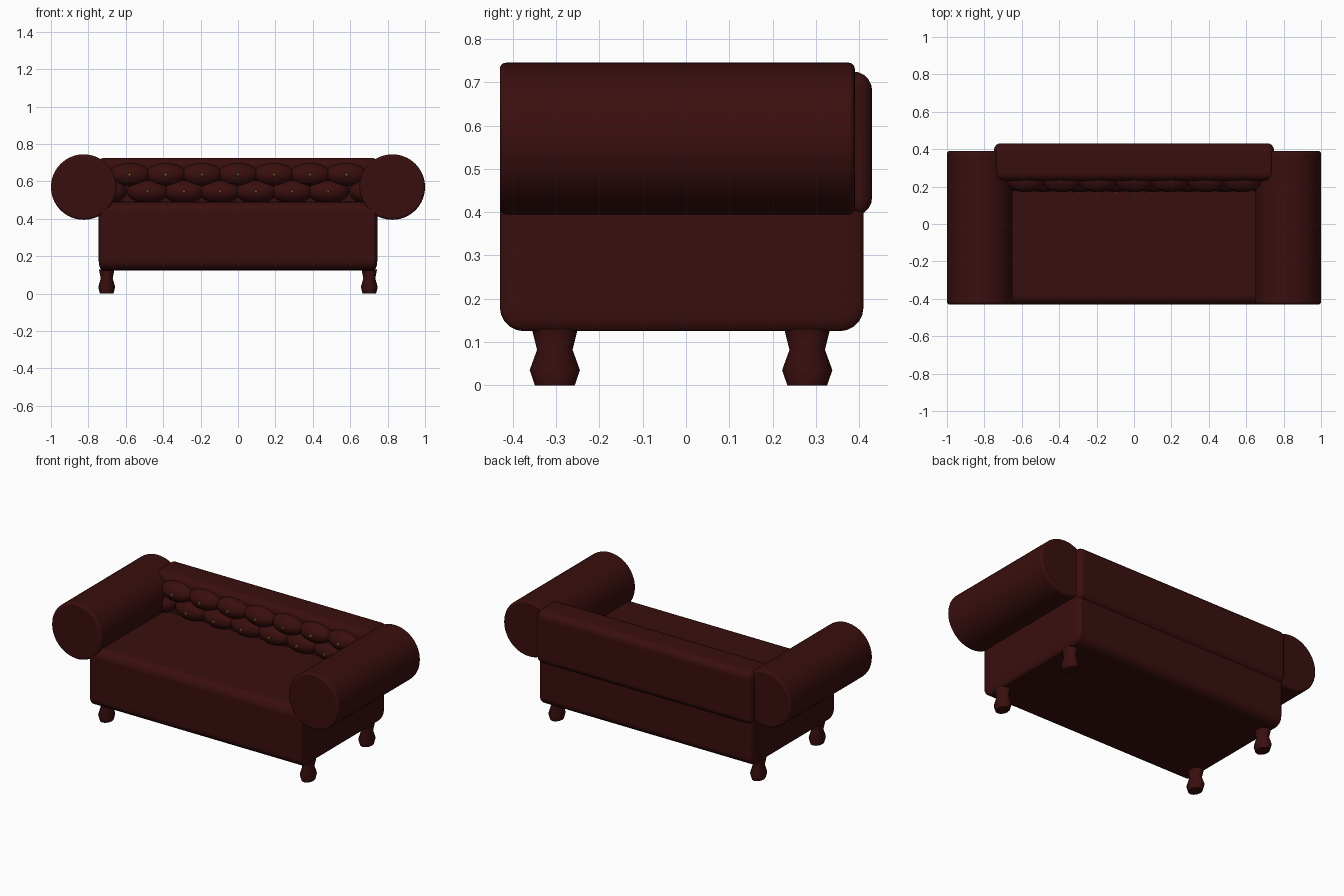
import bpy, bmesh, math
from mathutils import Matrix, Vector

old = bpy.data.objects.get("Cube")
if old:
    bpy.data.objects.remove(old, do_unlink=True)


def material(name, rgb, rough):
    mat = bpy.data.materials.new(name)
    mat.use_nodes = True
    mat.diffuse_color = (*rgb, 1)
    shader = mat.node_tree.nodes["Principled BSDF"]
    shader.inputs["Base Color"].default_value = (*rgb, 1)
    shader.inputs["Roughness"].default_value = rough
    return mat


leather = material("dark red leather", (0.042, 0.0045, 0.0045), 0.6)
brass = material("brass", (0.3, 0.16, 0.025), 0.5)


def finish(name, bm, mat, weighted=False):
    """Turn a bmesh into a smooth-shaded object."""
    bmesh.ops.recalc_face_normals(bm, faces=bm.faces)
    mesh = bpy.data.meshes.new(name)
    bm.to_mesh(mesh)
    bm.free()
    mesh.materials.append(mat)
    obj = bpy.data.objects.new(name, mesh)
    bpy.context.collection.objects.link(obj)
    bpy.ops.object.select_all(action="DESELECT")
    obj.select_set(True)
    bpy.context.view_layer.objects.active = obj
    bpy.ops.object.shade_smooth_by_angle(angle=math.radians(40))
    if weighted:
        obj.modifiers.new("flat panels", "WEIGHTED_NORMAL").keep_sharp = True
    return obj


def rounded_box(name, low, high, radius, side_radius):
    """Box with rounded edges, the rounding squeezed along x."""
    low, high = Vector(low), Vector(high)
    size, squeeze = high - low, side_radius / radius
    bm = bmesh.new()
    bmesh.ops.create_cube(bm, size=1)
    bmesh.ops.scale(bm, vec=(size.x / squeeze, size.y, size.z), verts=bm.verts)
    bmesh.ops.bevel(bm, geom=bm.edges[:], offset=radius, segments=5,
                    profile=0.5, affect="EDGES")
    bmesh.ops.scale(bm, vec=(squeeze, 1, 1), verts=bm.verts)
    bmesh.ops.translate(bm, vec=(low + high) / 2, verts=bm.verts)
    return finish(name, bm, leather, True)


# Seat base and backrest
rounded_box("seat_base", (-0.745, -0.43, 0.125), (0.745, 0.41, 0.492), 0.055, 0.02)
rounded_box("backrest", (-0.75, 0.23, 0.39), (0.75, 0.43, 0.725), 0.045, 0.03)

# Rolled arms
for side, label in ((1, "left"), (-1, "right")):
    bm = bmesh.new()
    bmesh.ops.create_cone(bm, cap_ends=True, segments=64, radius1=0.175,
                          radius2=0.175, depth=0.82)
    rims = [e for e in bm.edges if abs(e.verts[0].co.z - e.verts[1].co.z) < 0.01]
    bmesh.ops.bevel(bm, geom=rims, offset=0.014, segments=4, profile=0.5,
                    affect="EDGES")
    bmesh.ops.rotate(bm, matrix=Matrix.Rotation(math.pi / 2, 3, "X"), verts=bm.verts)
    bmesh.ops.translate(bm, vec=(side * 0.825, -0.02, 0.57), verts=bm.verts)
    finish(label + "_arm", bm, leather, True)


# Turned legs
def leg(name, x, y):
    profile = [(0.046, 0), (0.058, 0.035), (0.041, 0.082), (0.053, 0.13)]
    bm = bmesh.new()
    rings = []
    for radius, z in profile:
        rings.append([bm.verts.new((x + 0.78 * radius * math.cos(a),
                                    y + radius * math.sin(a), z))
                      for a in (math.tau * i / 12 for i in range(12))])
    for lower, upper in zip(rings, rings[1:]):
        for i in range(12):
            j = (i + 1) % 12
            bm.faces.new((lower[i], lower[j], upper[j], upper[i]))
    bm.faces.new(rings[0])
    bm.faces.new(rings[-1])
    finish(name, bm, leather)


for side, label in ((1, "left"), (-1, "right")):
    leg("front_" + label + "_leg", side * 0.702, -0.303)
    leg("back_" + label + "_leg", side * 0.702, 0.28)

# Tufted cushions with a button on each
pitch = 0.193
upper_row = [(pitch * i, 0.636) for i in range(-3, 4)]
lower_row = [(pitch * (i + 0.5), 0.546) for i in range(-4, 4)]
for row, label in ((upper_row, "upper"), (lower_row, "lower")):
    for n, (x, z) in enumerate(row, 1):
        bm = bmesh.new()
        bmesh.ops.create_uvsphere(bm, u_segments=32, v_segments=20, radius=1)
        width = 0.112 if abs(x) < 0.6 else 0.08
        bmesh.ops.scale(bm, vec=(width, 0.07, 0.062), verts=bm.verts)
        bmesh.ops.translate(bm, vec=(x, 0.24, z), verts=bm.verts)
        finish(f"{label}_cushion_{n}", bm, leather)
        if abs(x) > 0.6:
            continue
        bm = bmesh.new()
        bmesh.ops.create_cone(bm, cap_ends=True, segments=6, radius1=0.011,
                              radius2=0.006, depth=0.012)
        bmesh.ops.rotate(bm, matrix=Matrix.Rotation(math.pi / 2, 3, "X"),
                         verts=bm.verts)
        bmesh.ops.translate(bm, vec=(x, 0.168, z), verts=bm.verts)
        finish(f"{label}_button_{n}", bm, brass)
